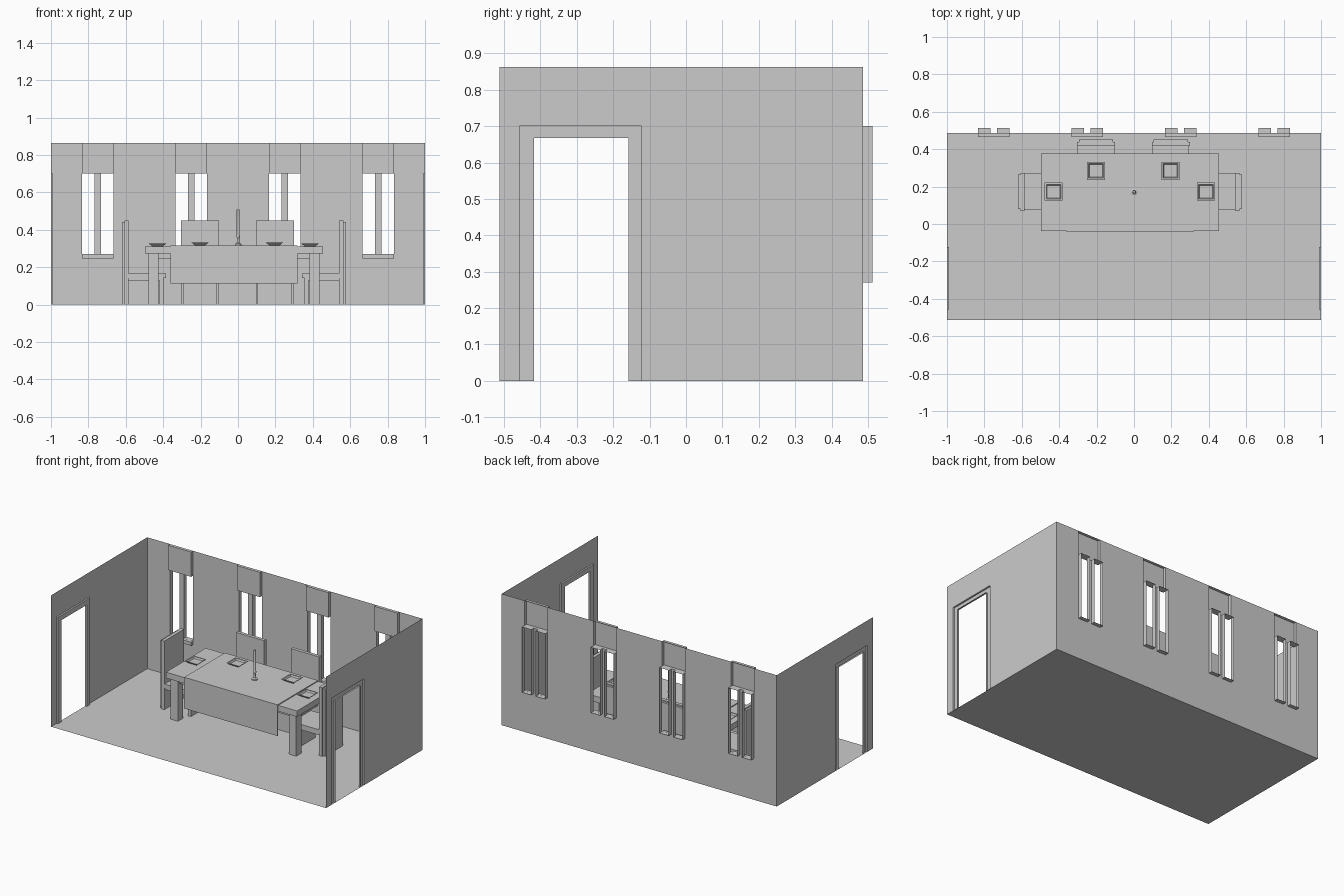
import bpy, bmesh, math
from mathutils import Matrix, Vector

if "Cube" in bpy.data.objects:
    bpy.data.objects.remove(bpy.data.objects["Cube"])

H = 0.863                       # wall height
Y0, Y1 = -0.513, 0.486          # floor extent


def finish(name, bm, merge=True):
    if merge:
        bmesh.ops.remove_doubles(bm, verts=bm.verts, dist=1e-5)
    bmesh.ops.recalc_face_normals(bm, faces=bm.faces)
    me = bpy.data.meshes.new(name)
    bm.to_mesh(me)
    bm.free()
    ob = bpy.data.objects.new(name, me)
    bpy.context.collection.objects.link(ob)
    return ob


def add_box(bm, lo, hi):
    lo, hi = Vector(lo), Vector(hi)
    size = hi - lo
    m = Matrix.Translation((lo + hi) / 2) @ Matrix.Diagonal((*size, 1))
    bmesh.ops.create_cube(bm, size=1, matrix=m)


def boxes(name, items, matrix=None):
    bm = bmesh.new()
    for lo, hi in items:
        add_box(bm, lo, hi)
    if matrix:
        bm.transform(matrix)
    return finish(name, bm, False)


def relief(name, us, zs, cell, place):
    """Sheet wall on a grid: cell(u, z) gives (depth, filled); steps get side faces."""
    bm = bmesh.new()

    def quad(*pts):
        bm.faces.new([bm.verts.new(place(*p)) for p in pts])

    nu, nz = len(us) - 1, len(zs) - 1

    def get(i, j):
        if not (0 <= i < nu and 0 <= j < nz):
            return 0.0, False
        return cell((us[i] + us[i + 1]) / 2, (zs[j] + zs[j + 1]) / 2)

    for i in range(nu + 1):
        for j in range(nz + 1):
            d, full = get(i, j)
            if full:
                quad((us[i], zs[j], d), (us[i + 1], zs[j], d),
                     (us[i + 1], zs[j + 1], d), (us[i], zs[j + 1], d))
            e = get(i - 1, j)[0]
            if j < nz and abs(d - e) > 1e-6:
                quad((us[i], zs[j], d), (us[i], zs[j + 1], d),
                     (us[i], zs[j + 1], e), (us[i], zs[j], e))
            e = get(i, j - 1)[0]
            if i < nu and j > 0 and abs(d - e) > 1e-6:
                quad((us[i], zs[j], d), (us[i + 1], zs[j], d),
                     (us[i + 1], zs[j], e), (us[i], zs[j], e))
    return finish(name, bm)


# floor
bm = bmesh.new()
bm.faces.new([bm.verts.new(p) for p in ((-1, Y0, 0), (1, Y0, 0), (1, Y1, 0), (-1, Y1, 0))])
finish("floor", bm)

# back wall with paired window sleeves outward and blind boxes inward
windows = (-0.75, -0.25, 0.25, 0.75)
HALF, MULL = 0.0835, 0.0165


def back_cell(x, z):
    off = min(abs(x - w) for w in windows)
    if off > HALF or z < 0.27:
        return 0.0, True
    if z > 0.70:
        return -0.02, True
    return (0.0, True) if off < MULL else (0.027, False)


xs = [-1] + [w + o for w in windows for o in (-HALF, -MULL, MULL, HALF)] + [1]
relief("back_wall", xs, [0, 0.27, 0.70, H], back_cell, lambda u, z, d: (u, Y1 + d, z))
for w in windows:
    boxes("window_sill", [((w - HALF, Y1 - 0.02, 0.247), (w + HALF, Y1 - 0.0005, 0.27))])


# side walls with door openings and raised door trim
def door_cell(y, z):
    if -0.418 < y < -0.158 and z < 0.668:
        return 0.0, False
    if -0.457 < y < -0.122 and z < 0.70:
        return 0.011, True
    return 0.0, True


for s, side in ((-1, "left"), (1, "right")):
    relief(side + "_wall", [Y0, -0.457, -0.418, -0.158, -0.122, Y1], [0, 0.668, 0.70, H],
           door_cell, lambda u, z, d, s=s: (s * (1 - d), u, z))

# table
TX0, TX1, TY0, TY1 = -0.498, 0.455, -0.037, 0.377
boxes("table_top", [((TX0, TY0, 0.272), (TX1, TY1, 0.311))])
legs = [((x, y, 0), (x + 0.053, y + 0.053, 0.272))
        for x in (-0.478, 0.382) for y in (TY0 + 0.02, TY1 - 0.073)]
boxes("table_legs", legs)
boxes("table_apron", [((-0.425, y, 0.243), (0.382, y + 0.02, 0.272)) for y in (0.0, 0.32)]
      + [((x, 0.036, 0.243), (x + 0.02, 0.304, 0.272)) for x in (-0.462, 0.398)])

# runner lying on the table and hanging over the front
boxes("table_cloth", [((-0.36, TY0, 0.311), (0.318, TY1, 0.317)),
                      ((-0.36, -0.044, 0.112), (0.318, TY0, 0.317))])


# chairs: local origin at the rear centre, seat extends along -y
def chair(x, y, angle):
    m = Matrix.Translation((x, y, 0)) @ Matrix.Rotation(math.radians(angle), 4, 'Z')
    boxes("chair_back", [((-0.092, -0.014, 0), (0.092, 0, 0.443))], m)
    boxes("chair_back_pad", [((-0.102, -0.036, 0), (0.102, -0.014, 0.451))], m)
    boxes("chair_seat", [((-0.098, -0.236, 0.142), (0.098, -0.036, 0.167))], m)
    boxes("chair_support", [((-0.092, -0.222, 0.128), (0.092, -0.036, 0.142)),
                            ((-0.092, -0.222, 0), (0.092, -0.2, 0.128))], m)


chair(-0.203, 0.452, 0)
chair(0.197, 0.452, 0)
chair(-0.621, 0.172, 90)
chair(0.577, 0.172, -90)


# lathe / square profile spun about z
def spin(name, profile, sides, loc, turn=0.0):
    bm = bmesh.new()
    rings = [[bm.verts.new((r * math.cos(turn + 2 * math.pi * k / sides),
                            r * math.sin(turn + 2 * math.pi * k / sides), z))
              for k in range(sides)] for r, z in profile]
    for a, b in zip(rings, rings[1:]):
        for k in range(sides):
            n = (k + 1) % sides
            bm.faces.new((a[k], a[n], b[n], b[k]))
    bm.faces.new(rings[0][::-1])
    bm.faces.new(rings[-1])
    ob = finish(name, bm)
    ob.location = loc
    return ob


# square flared bowls
q = math.sqrt(2)
bowl = [(0.027 * q, 0), (0.048 * q, 0.016), (0.039 * q, 0.016), (0.034 * q, 0.006)]
for x, y, z in ((-0.430, 0.173, 0.311), (-0.203, 0.284, 0.317),
                (0.195, 0.284, 0.317), (0.385, 0.173, 0.311)):
    spin("bowl", bowl, 4, (x, y, z), math.pi / 4)

# candlestick and candle
candle = spin("candle", [(0.018, 0), (0.018, 0.006), (0.008, 0.012), (0.006, 0.038),
                         (0.010, 0.046), (0.010, 0.052), (0.008, 0.056), (0.008, 0.192)],
              16, (0.001, 0.172, 0.317))
bpy.context.view_layer.objects.active = candle
candle.select_set(True)
bpy.ops.object.shade_smooth_by_angle()
